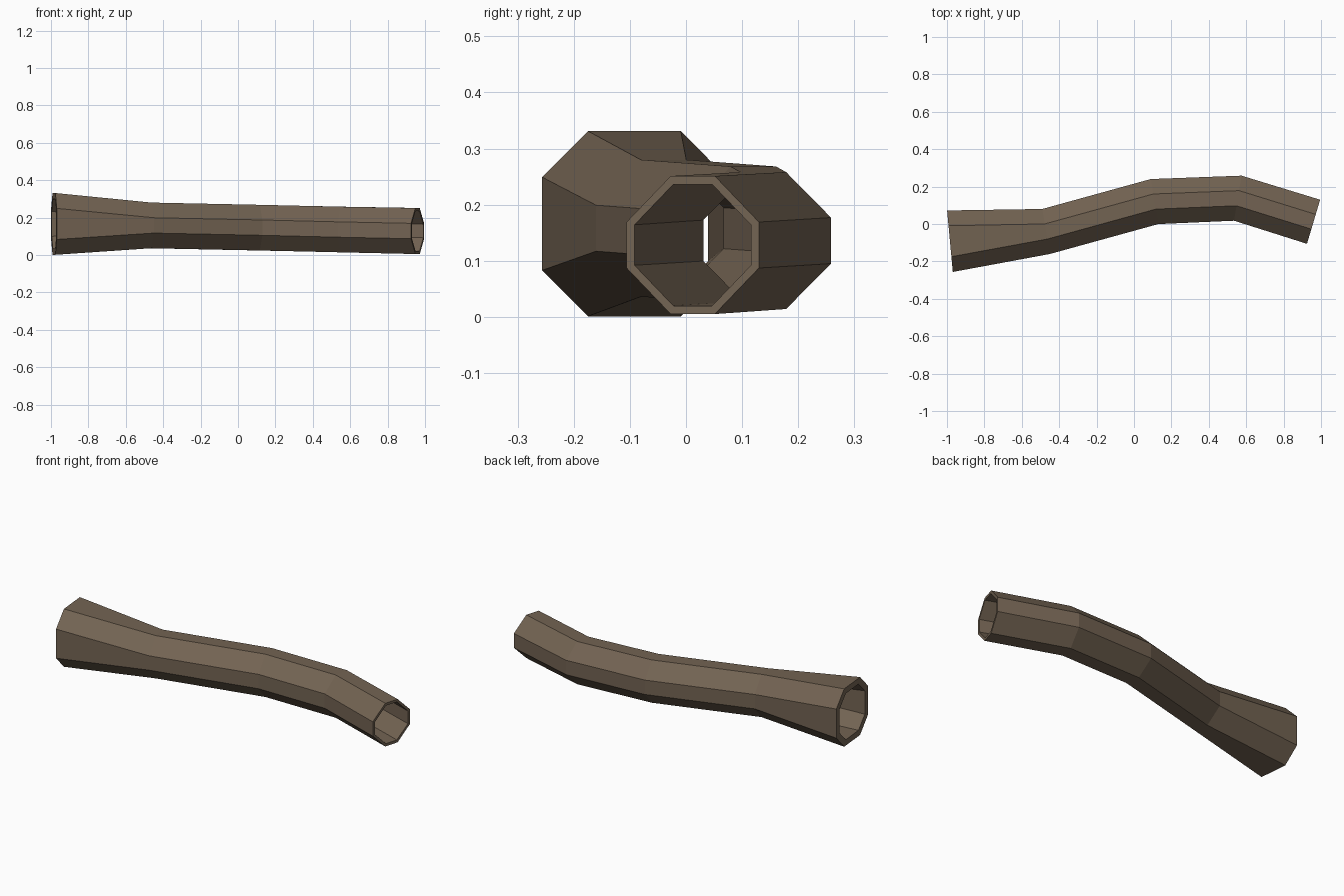
import bpy, bmesh
from math import sin, cos, radians

if "Cube" in bpy.data.objects:
    bpy.data.objects.remove(bpy.data.objects["Cube"])

# Stations along the log: x, y, z centre, heading in degrees, outer radius, half flat side, hollow scale
STATIONS = [
    (-0.984, -0.092, 0.166, 5.3, 0.165, 0.083, 0.80),
    (-0.470, -0.040, 0.158, 9.5, 0.122, 0.041, 0.89),
    (0.110, 0.120, 0.146, 9.5, 0.122, 0.041, 0.89),
    (0.555, 0.138, 0.136, -9.4, 0.122, 0.041, 0.89),
    (0.960, 0.012, 0.128, -16.6, 0.123, 0.041, 0.88),
]


def ring(bm, x, y, z, heading, r, a, scale):
    """Chamfered-square ring standing upright across the heading."""
    t = radians(heading)
    section = [(r, -a), (r, a), (a, r), (-a, r), (-r, a), (-r, -a), (-a, -r), (a, -r)]
    return [bm.verts.new((x - sin(t) * u * scale, y + cos(t) * u * scale, z + v * scale))
            for u, v in section]


def bridge(bm, a, b):
    for i in range(8):
        j = (i + 1) % 8
        bm.faces.new((a[i], a[j], b[j], b[i]))


bm = bmesh.new()
outer = [ring(bm, *s[:6], 1.0) for s in STATIONS]
inner = [ring(bm, *s) for s in STATIONS]

# Bark, hollow and the two end rims form one closed loop of rings
loop = outer + inner[::-1]
for k in range(len(loop)):
    bridge(bm, loop[k], loop[(k + 1) % len(loop)])
bmesh.ops.recalc_face_normals(bm, faces=bm.faces)

mesh = bpy.data.meshes.new("hollow_log")
bm.to_mesh(mesh)
bm.free()
log = bpy.data.objects.new("hollow_log", mesh)
bpy.context.collection.objects.link(log)

# Brown bark
bark = bpy.data.materials.new("bark")
bark.diffuse_color = (0.17, 0.125, 0.085, 1)
bark.use_nodes = True
bark.node_tree.nodes["Principled BSDF"].inputs["Base Color"].default_value = bark.diffuse_color
mesh.materials.append(bark)
